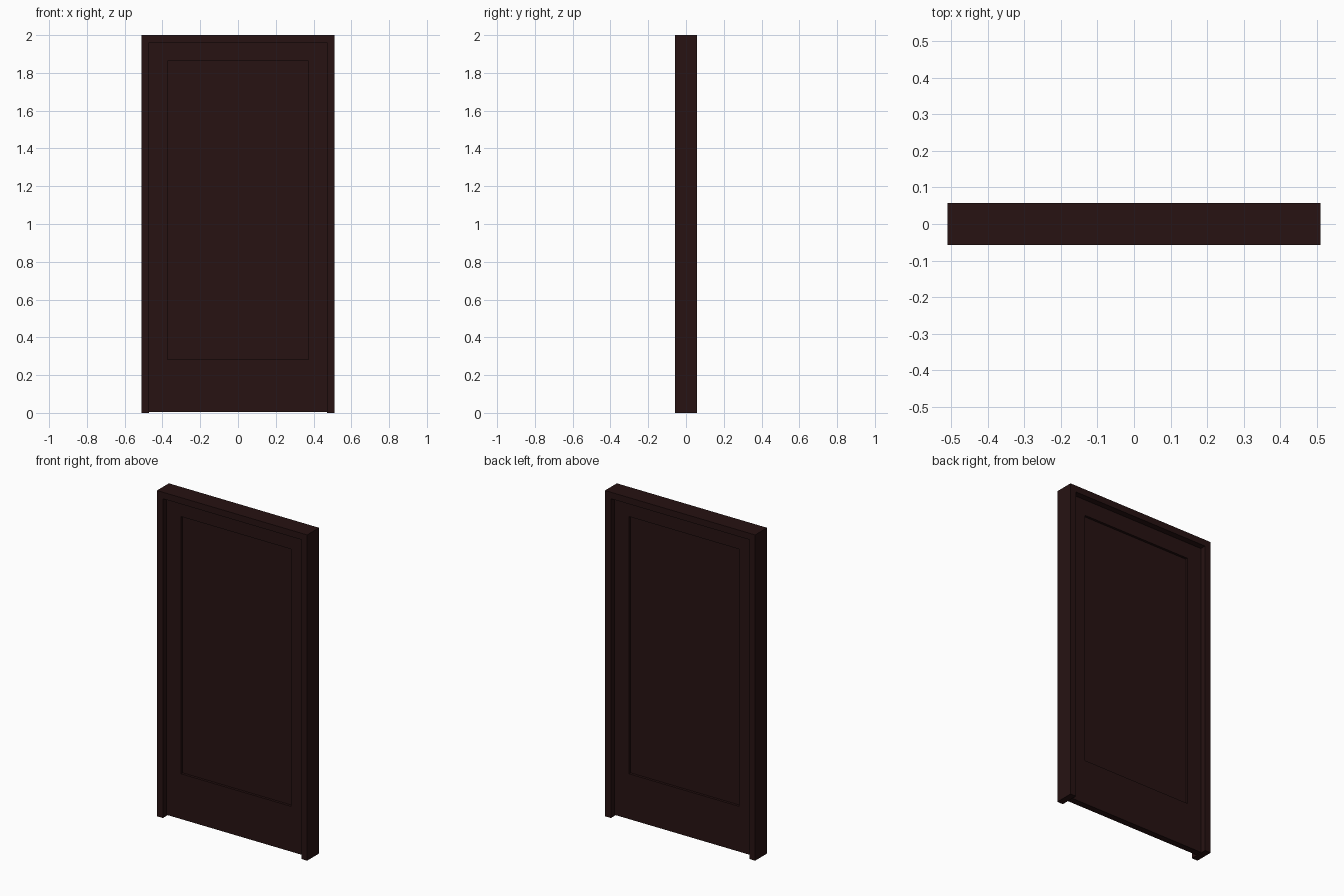
import bpy, bmesh

if "Cube" in bpy.data.objects:
    bpy.data.objects.remove(bpy.data.objects["Cube"])

wood = bpy.data.materials.new("dark_wood")
wood.diffuse_color = (0.02, 0.006, 0.006, 1)
wood.use_nodes = True
wood.node_tree.nodes["Principled BSDF"].inputs["Base Color"].default_value = wood.diffuse_color


def finish(name, bm):
    bmesh.ops.recalc_face_normals(bm, faces=bm.faces)
    me = bpy.data.meshes.new(name)
    bm.to_mesh(me)
    bm.free()
    me.materials.append(wood)
    ob = bpy.data.objects.new(name, me)
    bpy.context.collection.objects.link(ob)


def extruded(name, outline, depth):
    """Extrude an XZ outline symmetrically through y."""
    bm = bmesh.new()
    face = bm.faces.new([bm.verts.new((x, -depth, z)) for x, z in outline])
    ext = bmesh.ops.extrude_face_region(bm, geom=[face])
    moved = [v for v in ext["geom"] if isinstance(v, bmesh.types.BMVert)]
    bmesh.ops.translate(bm, verts=moved, vec=(0, 2 * depth, 0))
    finish(name, bm)


def ring(name, outer, inner, depth):
    """Rectangular border with a window, both rects (x, z0, z1)."""
    bm = bmesh.new()
    loops = []
    for y in (-depth, depth):
        for hw, z0, z1 in (outer, inner):
            loops.append([bm.verts.new((x, y, z)) for x, z in
                          ((-hw, z0), (hw, z0), (hw, z1), (-hw, z1))])
    fo, fi, bo, bi = loops
    for a, b in ((fo, fi), (fi, bi), (bi, bo), (bo, fo)):
        for i in range(4):
            j = (i + 1) % 4
            bm.faces.new((a[i], a[j], b[j], b[i]))
    finish(name, bm)


W, H, D = 0.51, 2.0, 0.0575
IN, TOP = 0.47, 1.96

# door casing: two jambs and a head, open at the floor
extruded("door_frame", [(-W, 0), (-IN, 0), (-IN, TOP), (IN, TOP),
                        (IN, 0), (W, 0), (W, H), (-W, H)], D)
# door leaf border with a window for the panel
ring("door_leaf", (IN, 0.005, TOP), (0.373, 0.283, 1.862), 0.02)
# recessed centre panel
extruded("door_panel", [(-0.373, 0.283), (0.373, 0.283),
                        (0.373, 1.862), (-0.373, 1.862)], 0.005)
